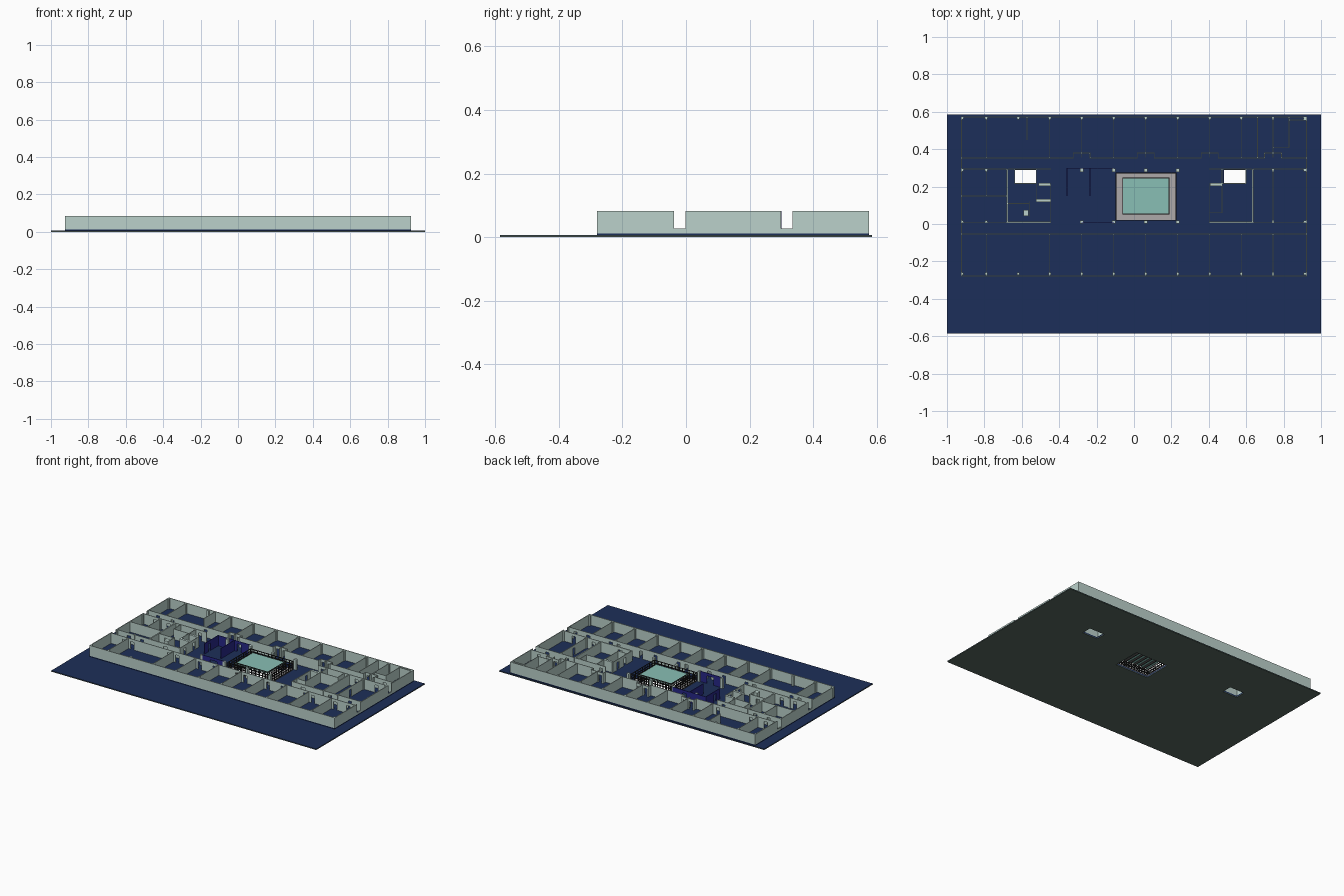
import bpy, bmesh

if "Cube" in bpy.data.objects:
    bpy.data.objects.remove(bpy.data.objects["Cube"])

BASE, FLOOR, TOP = 0.007, 0.012, 0.083
HOLES = [(-0.635, -0.525, 0.22, 0.29), (0.48, 0.595, 0.22, 0.29), (-0.06, 0.187, 0.053, 0.246)]


def mat(name, r, g, b):
    m = bpy.data.materials.new(name)
    m.diffuse_color = (r, g, b, 1)
    m.use_nodes = True
    m.node_tree.nodes["Principled BSDF"].inputs["Base Color"].default_value = m.diffuse_color
    return m


PALE = mat("pale_plaster", 0.50, 0.64, 0.60)
NAVY = mat("navy_floor", 0.012, 0.028, 0.10)
GREEN = mat("ground_green", 0.10, 0.14, 0.12)
BLUE = mat("blue_partition", 0.02, 0.02, 0.25)
DARK = mat("dark_frame", 0.02, 0.02, 0.02)
TEAL = mat("teal_glass", 0.25, 0.52, 0.46)
GREY = mat("grey_ledge", 0.42, 0.40, 0.40)


def finish(bm, name, material):
    bmesh.ops.recalc_face_normals(bm, faces=bm.faces)
    me = bpy.data.meshes.new(name)
    bm.to_mesh(me)
    bm.free()
    ob = bpy.data.objects.new(name, me)
    me.materials.append(material)
    bpy.context.collection.objects.link(ob)


def box(bm, x0, x1, y0, y1, z0=FLOOR, z1=TOP):
    vs = bmesh.ops.create_cube(bm, size=1)["verts"]
    bmesh.ops.scale(bm, vec=(x1 - x0, y1 - y0, z1 - z0), verts=vs)
    bmesh.ops.translate(bm, vec=((x0 + x1) / 2, (y0 + y1) / 2, (z0 + z1) / 2), verts=vs)


def slab(name, x0, x1, y0, y1, z0, z1, material, holes=HOLES):
    """Flat plate with rectangular openings."""
    bm = bmesh.new()
    xs = sorted({x0, x1, *[v for h in holes for v in h[:2]]})
    ys = sorted({y0, y1, *[v for h in holes for v in h[2:]]})
    grid = [[bm.verts.new((x, y, z0)) for y in ys] for x in xs]
    for i in range(len(xs) - 1):
        for j in range(len(ys) - 1):
            cx, cy = (xs[i] + xs[i + 1]) / 2, (ys[j] + ys[j + 1]) / 2
            if not any(h[0] < cx < h[1] and h[2] < cy < h[3] for h in holes):
                bm.faces.new((grid[i][j], grid[i + 1][j], grid[i + 1][j + 1], grid[i][j + 1]))
    ext = bmesh.ops.extrude_face_region(bm, geom=bm.faces[:])["geom"]
    bmesh.ops.translate(bm, vec=(0, 0, z1 - z0), verts=[v for v in ext if isinstance(v, bmesh.types.BMVert)])
    bmesh.ops.delete(bm, geom=[v for v in bm.verts if not v.link_faces], context="VERTS")
    finish(bm, name, material)


def wall(bm, axis, c, s, e, doors=(), t=0.004, w=0.024, sill=FLOOR, head=0.064):
    """Straight wall along an axis with openings centred on the given positions."""
    def piece(a, b, z0, z1):
        if axis == "x":
            box(bm, a, b, c - t / 2, c + t / 2, z0, z1)
        else:
            box(bm, c - t / 2, c + t / 2, a, b, z0, z1)
    pos = s
    for d in sorted(doors):
        piece(pos, d - w / 2, FLOOR, TOP)
        if head < TOP:
            piece(d - w / 2, d + w / 2, head, TOP)
        if sill > FLOOR:
            piece(d - w / 2, d + w / 2, FLOOR, sill)
        pos = d + w / 2
    piece(pos, e, FLOOR, TOP)


# Ground plate, navy surface and raised building floor
slab("ground_plate", -1, 1, -0.585, 0.585, 0, 0.005, GREEN)
slab("ground_surface", -1, 1, -0.585, 0.585, 0.005, BASE, NAVY)
slab("building_floor", -0.925, 0.925, -0.28, 0.575, BASE, FLOOR, NAVY)

# Outer walls, with windows at the corridor ends
bm = bmesh.new()
for y in (-0.2775, 0.5725):
    wall(bm, "x", y, -0.925, 0.925, t=0.005)
for x in (-0.9225, 0.9225):
    wall(bm, "y", x, -0.275, 0.57, (-0.019, 0.317), t=0.005, w=0.036, sill=0.027, head=TOP)
finish(bm, "outer_walls", PALE)

# Structural columns on the grid lines
GRID = [-0.92 + 0.001, -0.79, -0.62, -0.45, -0.28, -0.108, 0.063, 0.234, 0.405, 0.574, 0.743, 0.914]
bm = bmesh.new()
for y in (0.564, 0.288, 0.011, -0.267):
    for i, x in enumerate(GRID):
        if y in (0.564, -0.267) or i not in (2, 3, 8, 9):
            r = 0.009 if y in (0.288, 0.011) and 4 <= i <= 7 else 0.0065
            box(bm, x - r, x + r, y - r, y + r, FLOOR, TOP - 0.001)
finish(bm, "columns", PALE)

# Back room row: partitions, corridor wall and paired door alcoves
bm = bmesh.new()
for x in GRID[1:2] + GRID[3:11] + [0.66]:
    wall(bm, "y", x, 0.355, 0.571)
wall(bm, "y", -0.572, 0.45, 0.571)
wall(bm, "y", 0.829, 0.408, 0.571)
wall(bm, "x", 0.408, 0.743, 0.829)
wall(bm, "x", 0.556, 0.829, 0.921)
start = -0.921
gaps = {-0.921: (-0.85, -0.74, -0.49)}
for x in (-0.28, 0.063, 0.405, 0.743):
    wall(bm, "x", 0.353, start, x - 0.045, gaps.get(start, ()))
    wall(bm, "x", 0.379, x - 0.045, x + 0.045, (x - 0.023, x + 0.023))
    for side in (-0.045, 0.045):
        wall(bm, "y", x + side, 0.351, 0.381)
    start = x + 0.045
wall(bm, "x", 0.353, start, 0.921, (0.86,))
finish(bm, "back_rooms", PALE)

# Front room row
bm = bmesh.new()
for x in GRID[1:2] + GRID[3:11]:
    wall(bm, "y", x, -0.276, -0.055)
doors = [-0.82, -0.76, -0.48, -0.42, -0.25, -0.14, 0.033, 0.093, 0.265, 0.375, 0.544, 0.604, 0.773, 0.87]
wall(bm, "x", -0.053, -0.921, 0.921, doors)
finish(bm, "front_rooms", PALE)

# Middle end rooms on both sides of the cores
bm = bmesh.new()
for y in (0.294, 0.009):
    wall(bm, "x", y, -0.921, -0.68, (-0.83, -0.73))
    wall(bm, "x", y, 0.637, 0.921, (0.69, 0.84))
wall(bm, "x", 0.15, -0.921, -0.68)
wall(bm, "y", -0.79, 0.15, 0.294)
wall(bm, "y", 0.743, 0.009, 0.294, (0.15,))
finish(bm, "middle_rooms", PALE)

# Left service core around a stair opening
bm = bmesh.new()
wall(bm, "y", -0.677, 0.006, 0.294, t=0.008)
wall(bm, "x", 0.009, -0.673, -0.443, (-0.55,), t=0.008, w=0.032)
wall(bm, "x", 0.294, -0.673, -0.443, (-0.49,), t=0.005)
wall(bm, "y", -0.522, 0.12, 0.292)
wall(bm, "y", -0.638, 0.22, 0.292)
wall(bm, "y", -0.445, 0.013, 0.21, (0.16, 0.06))
wall(bm, "x", 0.217, -0.638, -0.522)
wall(bm, "y", -0.56, 0.04, 0.12)
wall(bm, "x", 0.11, -0.673, -0.56, (-0.62,))
box(bm, -0.51, -0.447, 0.202, 0.218)
box(bm, -0.522, -0.447, 0.118, 0.134)
box(bm, -0.59, -0.564, 0.043, 0.075)
finish(bm, "left_core", PALE)

# Right service core
bm = bmesh.new()
wall(bm, "y", 0.635, 0.006, 0.294, t=0.008)
wall(bm, "x", 0.009, 0.4, 0.631, (0.487,), t=0.008, w=0.032)
wall(bm, "x", 0.294, 0.4, 0.631, (0.435,), t=0.005)
wall(bm, "y", 0.402, 0.013, 0.218, (0.16, 0.085))
wall(bm, "y", 0.47, 0.06, 0.292)
wall(bm, "y", 0.599, 0.217, 0.292)
wall(bm, "x", 0.217, 0.47, 0.599)
wall(bm, "x", 0.06, 0.404, 0.47)
box(bm, 0.406, 0.47, 0.202, 0.218)
finish(bm, "right_core", PALE)

# Blue partitions of the reception room
bm = bmesh.new()
wall(bm, "x", 0.298, -0.36, -0.108, (-0.2,), w=0.03)
wall(bm, "x", 0.009, -0.28, -0.108, (-0.19,), w=0.05)
wall(bm, "y", -0.235, 0.15, 0.296)
wall(bm, "y", -0.358, 0.15, 0.296, (0.2,))
finish(bm, "blue_partitions", BLUE)

# Atrium: ledge, gridded screen, beams and glass roof
AX0, AX1, AY0, AY1 = -0.096, 0.225, 0.02, 0.273
hx0, hx1, hy0, hy1 = HOLES[2]
slab("atrium_ledge", AX0, AX1, AY0, AY1, FLOOR, 0.018, GREY, HOLES[2:])

bm = bmesh.new()
Z0, Z1 = 0.018, 0.07
for x0, x1, y0, y1 in ((AX0, AX1, AY0, AY1), (hx0, hx1, hy0, hy1)):
    for k in range(4):
        z = Z0 + (Z1 - Z0) * k / 3
        for y in (y0, y1):
            box(bm, x0, x1, y - 0.002, y + 0.002, z - 0.002, z + 0.002)
        for x in (x0, x1):
            box(bm, x - 0.002, x + 0.002, y0, y1, z - 0.002, z + 0.002)
    for k in range(13):
        x = x0 + (x1 - x0) * k / 12
        for y in (y0, y1):
            box(bm, x - 0.002, x + 0.002, y - 0.002, y + 0.002, Z0, Z1)
    for k in range(1, 10):
        y = y0 + (y1 - y0) * k / 10
        for x in (x0, x1):
            box(bm, x - 0.002, x + 0.002, y - 0.002, y + 0.002, Z0, Z1)
finish(bm, "atrium_screen", DARK)

bm = bmesh.new()
for k in range(1, 7):
    x = hx0 + (hx1 - hx0) * k / 7
    box(bm, x - 0.002, x + 0.002, hy0, hy1, 0.045, 0.06)
finish(bm, "atrium_beams", DARK)

bm = bmesh.new()
box(bm, hx0, hx1, hy0, hy1, 0.06, 0.064)
finish(bm, "atrium_glass_roof", TEAL)
